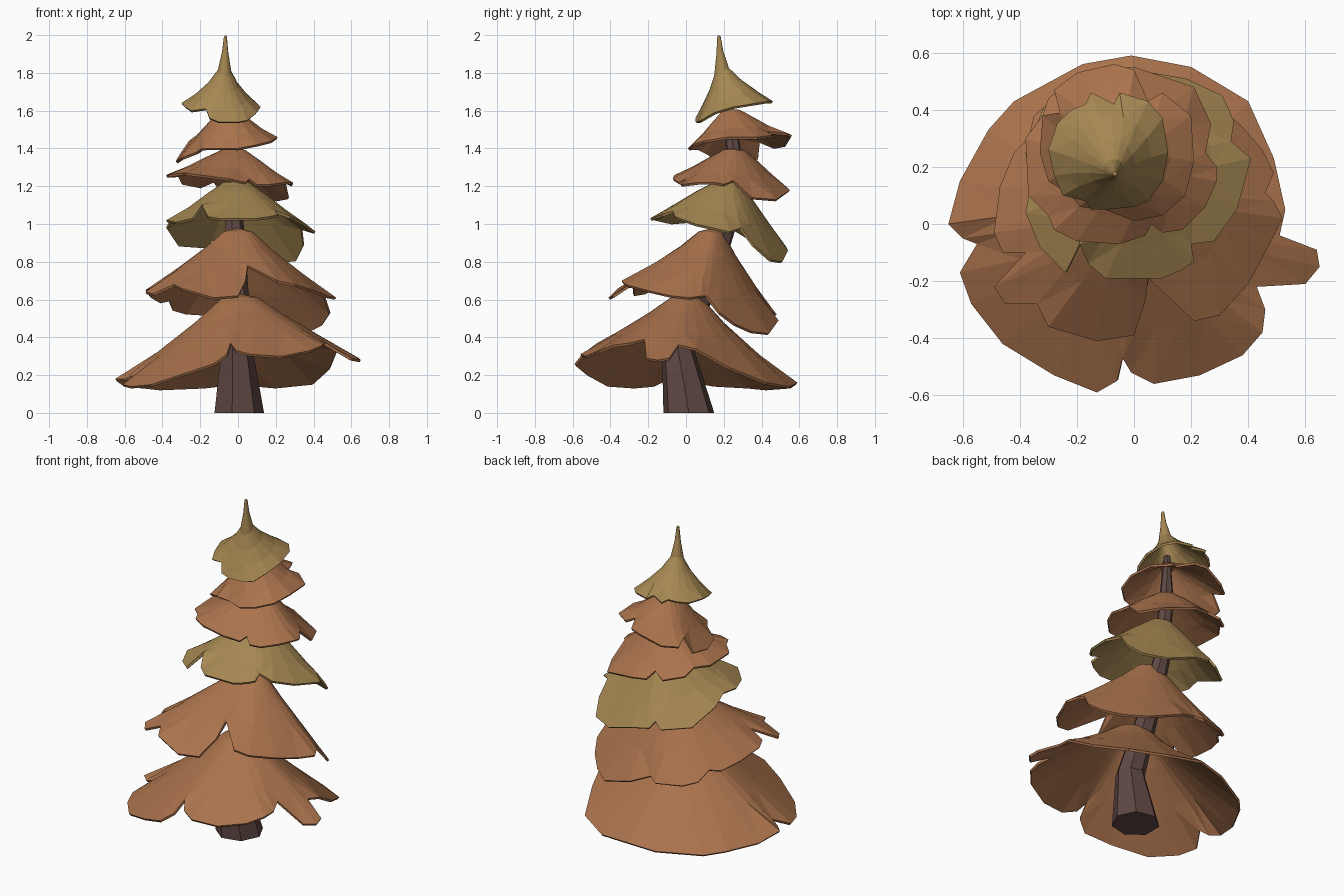
import bpy
import bmesh
from math import cos, sin, tau
from mathutils import Vector

default_cube = bpy.data.objects.get("Cube")
if default_cube:
    bpy.data.objects.remove(default_cube, do_unlink=True)


def make_material(name, color):
    material = bpy.data.materials.new(name)
    material.use_nodes = True
    material.diffuse_color = (*color, 1)
    shader = next(n for n in material.node_tree.nodes if n.type == 'BSDF_PRINCIPLED')
    shader.inputs["Base Color"].default_value = (*color, 1)
    shader.inputs["Roughness"].default_value = 0.9
    return material


RUST = make_material("rust brown foliage", (0.40, 0.17, 0.073))
OLIVE = make_material("olive gold foliage", (0.38, 0.245, 0.085))
BARK = make_material("dark bark", (0.115, 0.065, 0.058))


def finish(name, bm, material):
    bmesh.ops.recalc_face_normals(bm, faces=bm.faces)
    mesh = bpy.data.meshes.new(name)
    bm.to_mesh(mesh)
    bm.free()
    mesh.materials.append(material)
    obj = bpy.data.objects.new(name, mesh)
    bpy.context.collection.objects.link(obj)
    return obj


def bridge(bm, lower, upper):
    count = len(lower)
    for i in range(count):
        j = (i + 1) % count
        bm.faces.new((lower[i], lower[j], upper[j], upper[i]))


def soften(loop):
    """Average each point with its neighbours so notches fade out inwards."""
    count = len(loop)
    return [(loop[i - 1] + loop[i] * 2 + loop[(i + 1) % count]) / 4 for i in range(count)]


# Rows from the rim inwards: fraction of the way out, fraction of the height kept
SKIRT = ((0.7, 0.33), (0.38, 0.68), (0.17, 0.94))
DOME = ((0.74, 0.33), (0.46, 0.69), (0.21, 0.96))
SPIRE = ((0.75, 0.15), (0.46, 0.32), (0.22, 0.5), (0.11, 0.76), (0.055, 0.98))


def foliage(name, material, profile, apex, rim):
    """Thin skirt hanging from an apex to a ragged rim (rim in hundredths)."""
    bm = bmesh.new()
    top = Vector(apex)
    shape = [Vector(p) / 100 for p in rim]
    outer = [bm.verts.new(p) for p in shape]
    for out, height in profile:
        shape = soften(soften(shape))
        inner = []
        for p in shape:
            co = top.lerp(p, out)
            co.z = p.z + (top.z - p.z) * height
            inner.append(bm.verts.new(co))
        bridge(bm, outer, inner)
        outer = inner
    peak = bm.verts.new(top)
    for i, vert in enumerate(outer):
        bm.faces.new((vert, outer[(i + 1) % len(outer)], peak))
    bmesh.ops.triangulate(bm, faces=[f for f in bm.faces if len(f.verts) > 3])
    obj = finish(name, bm, material)
    # normals of the open skirt must point up and outwards
    if sum(f.normal.z * f.area for f in obj.data.polygons) < 0:
        obj.data.flip_normals()
    shell = obj.modifiers.new("thickness", 'SOLIDIFY')
    shell.thickness = 0.014
    shell.offset = -1


# Bent, tapering trunk: centre x, y, z and radius
bm = bmesh.new()
trunk_rings = []
for x, y, z, r in ((0, .015, 0, .138), (-.01, -.045, .35, .085), (-.01, .13, .72, .06),
                   (-.02, .22, 1, .05), (-.03, .25, 1.4, .04), (-.06, .22, 1.68, .02)):
    trunk_rings.append([bm.verts.new((x + r * cos(tau * k / 7), y + r * sin(tau * k / 7), z))
                        for k in range(7)])
for lower, upper in zip(trunk_rings, trunk_rings[1:]):
    bridge(bm, lower, upper)
bm.faces.new(trunk_rings[0])
bm.faces.new(trunk_rings[-1])
finish("trunk", bm, BARK)

# Foliage tiers, rims running counter-clockwise from the front
foliage("bottom_tier", RUST, SKIRT, (.01, .01, .63), (
    (-4, -47, 37), (-1, -52, 33), (7, -56, 31), (23, -53, 30), (38, -46, 33), (45, -38, 36),
    (46, -30, 37), (43, -22, 39), (60, -21, 29), (65, -15, 28), (64, -9, 29), (51, -4, 36),
    (53, 5, 34), (49, 23, 24), (40, 43, 16), (20, 55, 14), (-1, 59, 16), (-18, 56, 14),
    (-42, 43, 13), (-51, 33, 14), (-61, 15, 15), (-65, 0, 18), (-60, -5, 18), (-55, -7, 20),
    (-61, -17, 15), (-57, -28, 14), (-46, -42, 15), (-28, -53, 21), (-13, -59, 26), (-6, -55, 31)))

foliage("second_tier", RUST, SKIRT, (0, .15, .98), (
    (5, -19, 78), (21, -34, 70), (30, -32, 68), (40, -21, 65), (47, -8, 62), (52, 2, 61),
    (49, 8, 62), (46, 11, 62), (49, 18, 53), (45, 26, 47), (37, 35, 43), (26, 44, 42),
    (5, 49, 49), (-7, 45, 54), (-12, 48, 52), (-28, 44, 53), (-35, 38, 55), (-37, 30, 60),
    (-42, 25, 59), (-47, 13, 62), (-49, -3, 65), (-46, -10, 66),
    (-38, -10, 71), (-49, -22, 64), (-45, -28, 63), (-34, -28, 68), (-30, -36, 66),
    (-13, -41, 61), (0, -39, 62), (4, -27, 70)))

foliage("third_tier", OLIVE, DOME, (-.01, .23, 1.23), (
    (-10, -19, 103), (10, -19, 103), (17, -16, 104), (21, -13, 105), (20, -7, 107),
    (28, -6, 104), (36, 5, 100), (41, 23, 96), (34, 29, 98), (35, 36, 89), (31, 45, 81),
    (18, 51, 80), (0, 54, 86), (-11, 53, 88), (-14, 50, 92), (-18, 51, 88), (-32, 40, 89),
    (-38, 25, 98), (-36, 14, 102),
    (-38, 4, 102), (-33, -8, 101), (-24, -17, 103), (-19, -7, 110), (-16, -14, 104)))

foliage("fourth_tier", RUST, DOME, (-.02, .26, 1.4), (
    (-5, -7, 124), (4, -4, 122), (6, 0, 124), (10, -3, 121), (17, -2, 121), (25, 6, 122),
    (29, 15, 122), (29, 20, 121), (25, 25, 123), (27, 35, 114), (21, 48, 113), (0, 55, 118),
    (-10, 54, 119), (-13, 49, 123), (-20, 52, 120), (-30, 44, 122), (-32, 38, 126),
    (-38, 30, 126), (-37, 10, 126), (-30, 3, 127), (-28, -2, 127), (-20, -6, 126)))

foliage("fifth_tier", RUST, DOME, (-.04, .23, 1.61), (
    (-10, 5, 140), (0, 1, 140), (10, 3, 142), (18, 10, 144), (21, 22, 146), (20, 38, 146),
    (10, 46, 147), (5, 43, 149), (0, 54, 148), (-7, 56, 147), (-20, 53, 142), (-28, 47, 141),
    (-26, 39, 144), (-32, 38, 135), (-33, 25, 133), (-30, 15, 135), (-22, 10, 138),
    (-19, 6, 140)))

foliage("tree_top", OLIVE, SPIRE, (-.065, .17, 2), (
    (-10, 5, 154), (0, 6, 154), (5, 8, 155), (10, 15, 159), (12, 25, 162), (10, 37, 164),
    (5, 43, 165), (-5, 46, 165), (-7, 42, 166), (-15, 46, 165), (-17, 42, 166), (-22, 40, 165),
    (-27, 35, 164), (-30, 26, 164), (-28, 17, 162), (-25, 10, 160), (-17, 8, 161),
    (-15, 5, 156)))
